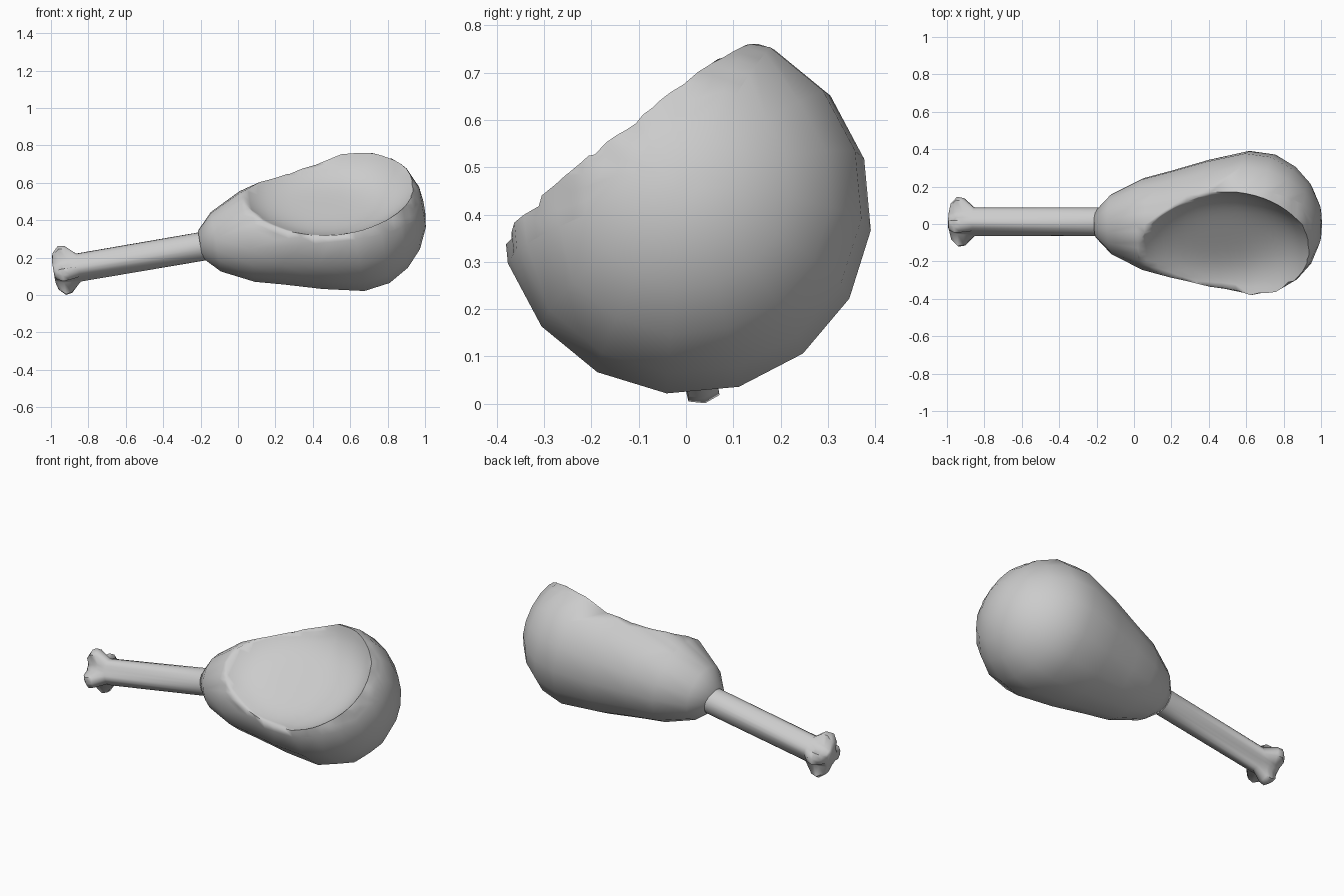
import bpy, bmesh
from math import sin, cos, pi, radians
from mathutils import Vector

if "Cube" in bpy.data.objects:
    bpy.data.objects.remove(bpy.data.objects["Cube"])


def lathe(name, rings, sides, tilt, origin, phase=0.0):
    """Skin rings (distance along tilted axis, radius, lobe radius) into a closed solid."""
    bm = bmesh.new()
    loops = []
    for s, r, lobe in rings:
        loop = []
        for i in range(sides):
            a = 2 * pi * i / sides + phase
            k = min(1.0, max(0.0, 1.8 * cos(4 * (a - phase))))
            rad = r + (lobe - r) * k
            y, u = rad * cos(a), rad * sin(a)
            loop.append(bm.verts.new((origin[0] + s * cos(tilt) - u * sin(tilt),
                                      origin[1] + y,
                                      origin[2] + s * sin(tilt) + u * cos(tilt))))
        loops.append(loop)
    for a, b in zip(loops, loops[1:]):
        for i in range(sides):
            j = (i + 1) % sides
            bm.faces.new((a[i], a[j], b[j], b[i]))
    bm.faces.new(loops[0])
    bm.faces.new(loops[-1])
    bmesh.ops.recalc_face_normals(bm, faces=bm.faces)
    mesh = bpy.data.meshes.new(name)
    bm.to_mesh(mesh)
    bm.free()
    ob = bpy.data.objects.new(name, mesh)
    bpy.context.collection.objects.link(ob)
    return ob


def smooth(ob, angle):
    bpy.ops.object.select_all(action='DESELECT')
    ob.select_set(True)
    bpy.context.view_layer.objects.active = ob
    bpy.ops.object.shade_smooth_by_angle(angle=radians(angle))


# Meat: pear-shaped lathe along a tilted axis
profile = [(-.205, .074), (-.12, .162), (.05, .247), (.2, .287), (.4, .345), (.62, .393),
           (.76, .373), (.87, .308), (.95, .22), (1.0, .11), (1.01, .03)]
meat = lathe("meat", [(s, r, r) for s, r in profile], 16, radians(9.5), (0, 0, .305), radians(-6))

# Bite: push the upper front down onto a shallow flat-bottomed dish
across = Vector((0, .795, .607))
out = Vector((0, -.607, .795))


def above(co):
    """Height of a point over the dish."""
    rho2 = ((co.x - .46) / .43) ** 2 + ((co.dot(across) - .24) / .36) ** 2
    return co.dot(out) - (.495 - .09 * (1 - rho2 ** 2))


bm = bmesh.new()
bm.from_mesh(meat.data)
region = {e for f in bm.faces if any(above(v.co) > 0 for v in f.verts) for e in f.edges}
bmesh.ops.subdivide_edges(bm, edges=list(region), cuts=2, use_grid_fill=True)

# Clean rim: split every edge that crosses the dish, then join the new points
rim = []
for e in list(bm.edges):
    a, b = e.verts
    fa, fb = above(a.co), above(b.co)
    if fa * fb < 0:
        lo, hi = 0.0, 1.0
        for _ in range(20):
            mid = (lo + hi) / 2
            if above(a.co.lerp(b.co, mid)) * fa > 0:
                lo = mid
            else:
                hi = mid
        rim.append(bmesh.utils.edge_split(e, a, lo)[1])
bmesh.ops.connect_verts(bm, verts=rim)
for v in bm.verts:
    h = above(v.co)
    if h > 0:
        v.co -= out * h
bmesh.ops.remove_doubles(bm, verts=bm.verts, dist=.012)
bm.to_mesh(meat.data)
bm.free()
smooth(meat, 85)

# Bone: straight shaft ending in a four-lobed knuckle
bone = lathe("bone", [(-1.0, .05, .06), (-.99, .058, .1), (-.955, .07, .136),
                      (-.92, .073, .13), (-.865, .074, .076), (-.19, .077, .077)],
             24, radians(9.7), (0, .012, .293), radians(12))
smooth(bone, 60)
